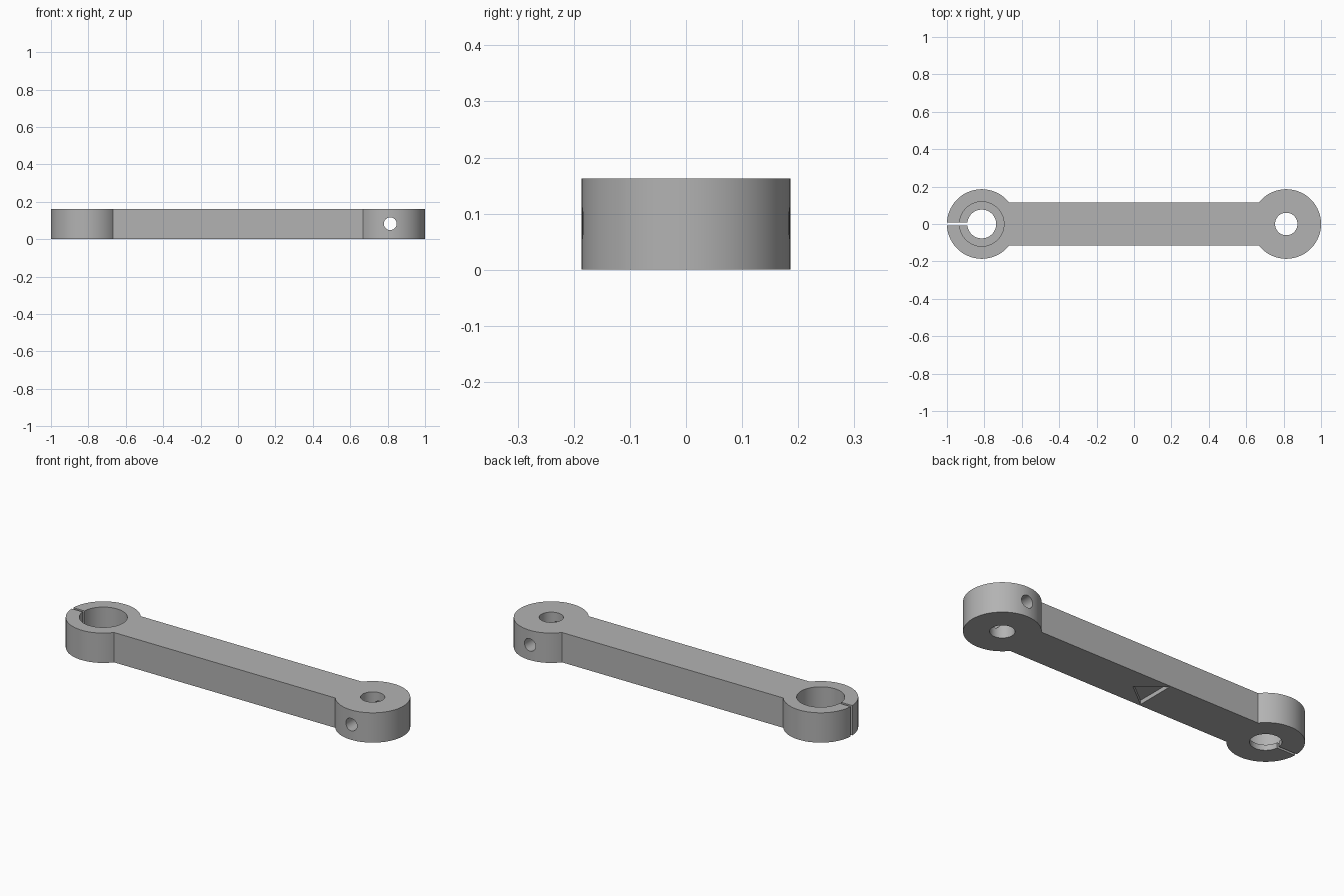
import bpy, bmesh, math
from mathutils import Matrix

cube = bpy.data.objects.get("Cube")
if cube:
    bpy.data.objects.remove(cube, do_unlink=True)

HEIGHT = 0.163       # thickness of the link
END_X = 0.814        # distance of each eye from the middle
END_R = 0.186        # radius of the eyes
BAR_Y = 0.116        # half width of the bar

grey = bpy.data.materials.new("metal grey")
grey.use_nodes = True
colour = (0.45, 0.45, 0.45, 1)
grey.diffuse_color = colour
grey.node_tree.nodes["Principled BSDF"].inputs["Base Color"].default_value = colour


def add_object(name, bm):
    bmesh.ops.recalc_face_normals(bm, faces=bm.faces)
    mesh = bpy.data.meshes.new(name)
    bm.to_mesh(mesh)
    bm.free()
    mesh.materials.append(grey)
    obj = bpy.data.objects.new(name, mesh)
    bpy.context.collection.objects.link(obj)
    return obj


def prism(name, outline, z0, z1):
    """Extrude a flat outline from z0 up to z1."""
    bm = bmesh.new()
    face = bm.faces.new([bm.verts.new((x, y, z0)) for x, y in outline])
    top = bmesh.ops.extrude_face_region(bm, geom=[face])["geom"]
    bmesh.ops.translate(bm, vec=(0, 0, z1 - z0),
                        verts=[v for v in top if isinstance(v, bmesh.types.BMVert)])
    return add_object(name, bm)


def cylinder(name, radius, length, matrix):
    bm = bmesh.new()
    bmesh.ops.create_cone(bm, cap_ends=True, segments=64, radius1=radius,
                          radius2=radius, depth=length, matrix=matrix)
    return add_object(name, bm)


# Link body: two round eyes joined by a straight bar
start = math.asin(BAR_Y / END_R)
outline = []
for side in (1, -1):
    for i in range(73):
        a = math.pi + start + (2 * math.pi - 2 * start) * i / 72
        outline.append((side * (END_X + END_R * math.cos(a)), side * END_R * math.sin(a)))
link = prism("link_arm", outline, 0, HEIGHT)

# Cutters: bores, counterbore, cross pin hole, clamp slot and direction mark
LIP = 0.03
cutters = [
    cylinder("plain_bore", 0.06, 1, Matrix.Translation((END_X, 0, 0))),
    cylinder("clamp_bore", 0.077, 1, Matrix.Translation((-END_X, 0, 0))),
    cylinder("counterbore", 0.119, 0.4, Matrix.Translation((-END_X, 0, LIP + 0.2))),
    cylinder("pin_hole", 0.034, 1,
             Matrix.Translation((END_X, 0, 0.083)) @ Matrix.Rotation(math.pi / 2, 4, 'X')),
    prism("clamp_slot", [(-1.1, -0.007), (-0.82, -0.007), (-0.82, 0.007), (-1.1, 0.007)],
          -0.1, 0.3),
    prism("triangle_mark", [(0.007, 0), (-0.13, 0.107), (-0.13, -0.107)], -0.1, 0.022),
]

bpy.ops.object.select_all(action='DESELECT')
bpy.context.view_layer.objects.active = link
link.select_set(True)
for cutter in cutters:
    cutter.hide_render = True
    mod = link.modifiers.new(cutter.name, 'BOOLEAN')
    mod.operation = 'DIFFERENCE'
    mod.solver = 'EXACT'
    mod.object = cutter
    bpy.ops.object.modifier_apply(modifier=mod.name)
for cutter in cutters:
    bpy.data.objects.remove(cutter, do_unlink=True)

bpy.ops.object.shade_smooth_by_angle(angle=math.radians(30))
